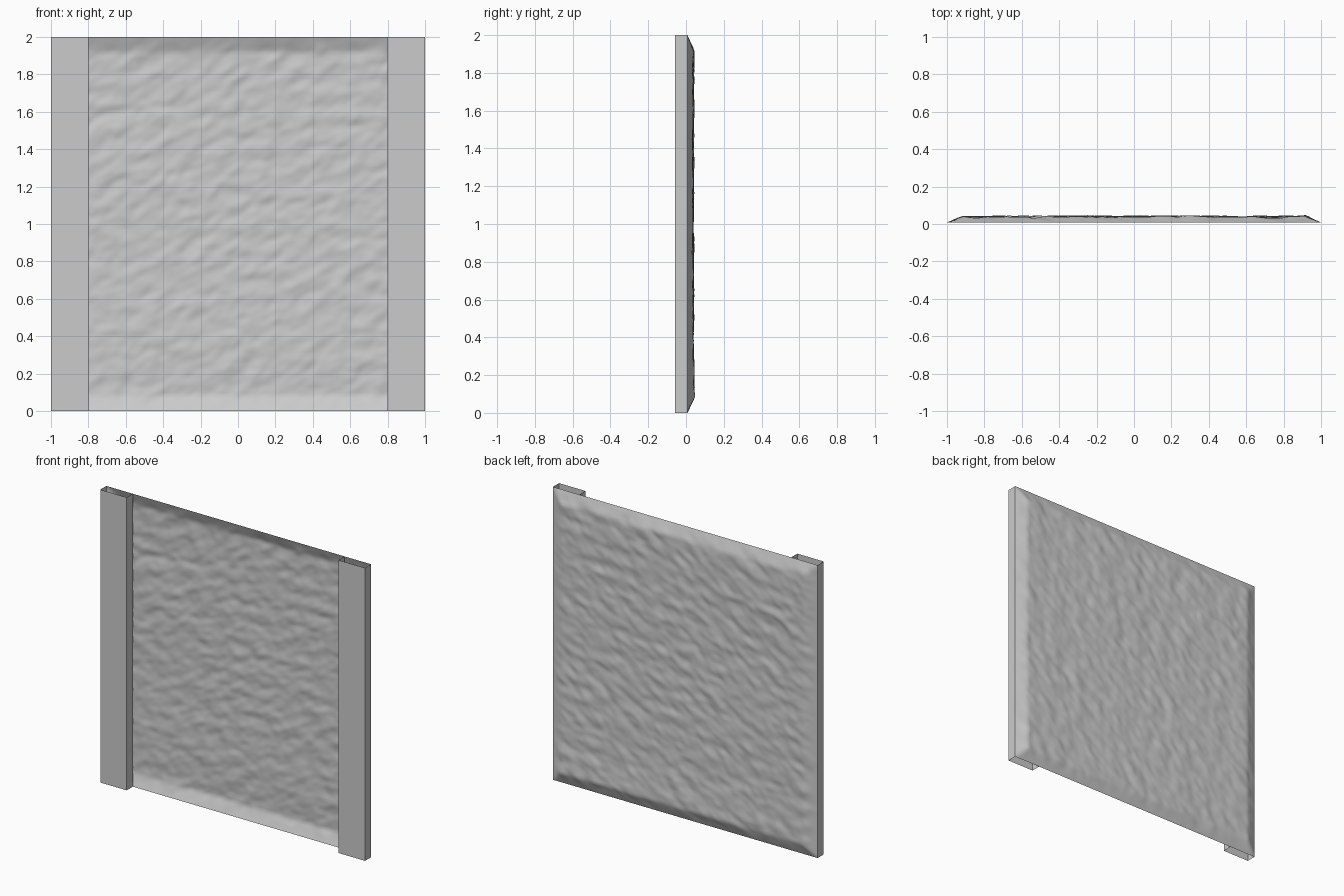
import bpy, bmesh
from mathutils import Vector, noise

if "Cube" in bpy.data.objects:
    bpy.data.objects.remove(bpy.data.objects["Cube"], do_unlink=True)

grey = bpy.data.materials.new("light_grey")
grey.use_nodes = True
grey.diffuse_color = (0.6, 0.6, 0.6, 1)
grey.node_tree.nodes["Principled BSDF"].inputs["Base Color"].default_value = (0.6, 0.6, 0.6, 1)

FRONT, SEAM = -0.058, 0.008


def make_object(name, bm):
    mesh = bpy.data.meshes.new(name)
    bm.to_mesh(mesh)
    bm.free()
    mesh.materials.append(grey)
    obj = bpy.data.objects.new(name, mesh)
    bpy.context.collection.objects.link(obj)
    return obj


def smoothstep(t):
    t = max(0.0, min(1.0, t))
    return t * t * (3 - 2 * t)


def bulge(x, z):
    """Depth of the rough sheet behind its flat rim."""
    rim = min(1 - abs(x), z, 2 - z)
    rise = min(1.0, rim / 0.08)
    # slanted lumps at two sizes over a slow swell
    along, across = x + 0.55 * z, z - 0.55 * x
    lumps = noise.noise(Vector((along * 7, across * 13, 3)))
    grain = noise.noise(Vector((along * 15, across * 25, 8)))
    swell = noise.noise(Vector((x * 2, z * 2, 5)))
    depth = 0.029 + 0.006 * smoothstep((0.4 - z) / 0.4)
    depth += 0.008 * lumps + 0.004 * grain + 0.004 * swell
    # short ledge near one side
    if -0.85 < x < -0.5:
        depth += 0.006 * smoothstep(1 - abs(z - 1.6) / 0.05)
    return rise * depth


# Rough sheet, pushed backward from a flat rim
bm = bmesh.new()
bmesh.ops.create_grid(bm, x_segments=120, y_segments=120, size=1)
for v in bm.verts:
    x, z = v.co.x, v.co.y + 1
    v.co = (x, SEAM + bulge(x, z), z)
bmesh.ops.reverse_faces(bm, faces=bm.faces)
for f in bm.faces:
    f.smooth = True
make_object("rough_panel", bm)


# Open channel posts: a front face and two side walls
def channel(name, side):
    bm = bmesh.new()
    inner, outer = 0.8 * side, 1.0 * side
    path = [(inner, SEAM), (inner, FRONT), (outer, FRONT), (outer, SEAM)]
    rails = [[bm.verts.new((x, y, z)) for x, y in path] for z in (0, 2)]
    low, high = rails
    for i in range(3):
        quad = [low[i], low[i + 1], high[i + 1], high[i]]
        bm.faces.new(quad if side > 0 else quad[::-1])
    make_object(name, bm)


channel("left_post", 1)
channel("right_post", -1)
